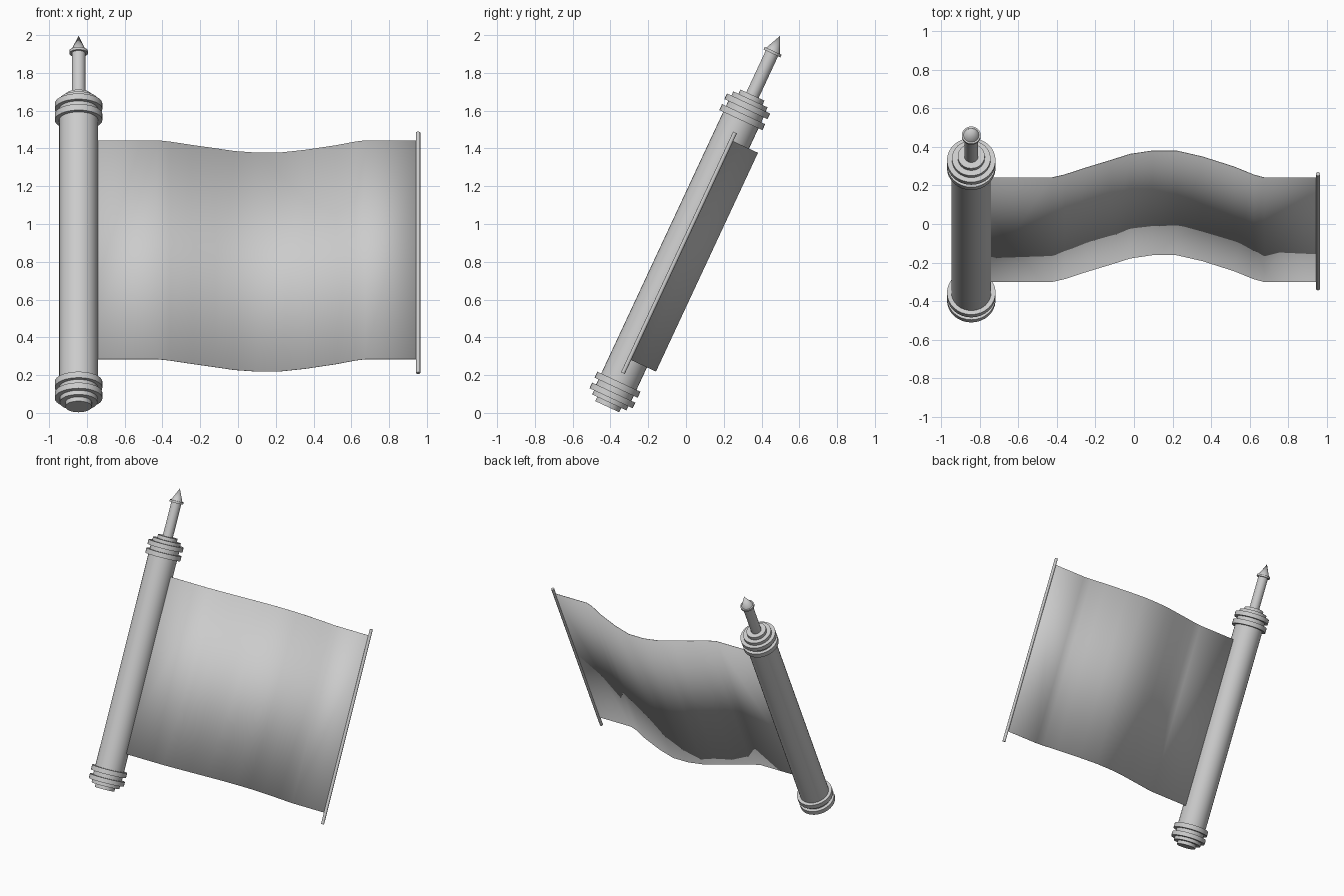
import bpy, bmesh, math
from mathutils import Matrix

cube = bpy.data.objects.get("Cube")
if cube:
    bpy.data.objects.remove(cube, do_unlink=True)

# Single plain grey
grey = bpy.data.materials.new("plain_grey")
grey.use_nodes = True
colour = (0.6, 0.6, 0.6, 1)
grey.diffuse_color = colour
grey.node_tree.nodes["Principled BSDF"].inputs["Base Color"].default_value = colour

# The whole scroll leans back by 25 degrees; parts are built upright along z
LEAN = Matrix.Rotation(math.radians(-25), 4, 'X') @ Matrix.Translation((0, -0.392, 0))
ROLLER_X = -0.844
MIDDLE = 0.7635


def add_object(name, bm):
    bmesh.ops.recalc_face_normals(bm, faces=bm.faces)
    mesh = bpy.data.meshes.new(name)
    bm.to_mesh(mesh)
    bm.free()
    mesh.materials.append(grey)
    mesh.shade_smooth()
    mesh.set_sharp_from_angle(angle=math.radians(35))
    obj = bpy.data.objects.new(name, mesh)
    obj.matrix_world = LEAN
    bpy.context.collection.objects.link(obj)
    return obj


def round_part(name, x, low, high, radius, top_radius=None, sides=32):
    """Cylinder or cone between two heights along the leaning axis."""
    bm = bmesh.new()
    bmesh.ops.create_cone(
        bm, cap_ends=True, segments=sides, radius1=radius,
        radius2=radius if top_radius is None else top_radius,
        depth=high - low, matrix=Matrix.Translation((x, 0, (low + high) / 2)))
    return add_object(name, bm)


# Roller body
HALF = 0.861
round_part("roller", ROLLER_X, MIDDLE - HALF, MIDDLE + HALF, 0.103)

# Stepped rings, mirrored at both ends: (name, inner, outer, radius)
rings = [("inner_flange", 0.764, 0.799, 0.126),
         ("outer_flange", 0.828, 0.861, 0.126),
         ("wide_cap", 0.855, 0.885, 0.1),
         ("small_cap", 0.88, 0.91, 0.07)]
for name, inner, outer, radius in rings:
    round_part("top_" + name, ROLLER_X, MIDDLE + inner, MIDDLE + outer, radius)
    round_part("bottom_" + name, ROLLER_X, MIDDLE - outer, MIDDLE - inner, radius)

# Handle with collar and pointed finial
round_part("handle", ROLLER_X, 1.66, 1.925, 0.036)
round_part("handle_collar", ROLLER_X, 1.917, 1.932, 0.049)
round_part("finial", ROLLER_X, 1.93, 2.02, 0.041, 0.0)

# Wavy sheet: (x, bulge towards the back)
wave = [(-0.8, 0), (-0.427, 0), (-0.36, 0.017), (-0.24, 0.06), (-0.12, 0.1),
        (-0.02, 0.135), (0.096, 0.154), (0.22, 0.154), (0.355, 0.12),
        (0.52, 0.062), (0.62, 0.017), (0.676, 0), (0.955, 0)]
bm = bmesh.new()
columns = [[bm.verts.new((x, y, z)) for z in (0.131, 1.409)] for x, y in wave]
for a, b in zip(columns, columns[1:]):
    bm.faces.new((a[0], b[0], b[1], a[1]))
sheet = add_object("sheet", bm)
thickness = sheet.modifiers.new("thickness", 'SOLIDIFY')
thickness.thickness = 0.003
thickness.offset = 0

# Thin rod on the free edge
round_part("edge_rod", 0.954, 0.05, 1.455, 0.011, sides=16)
